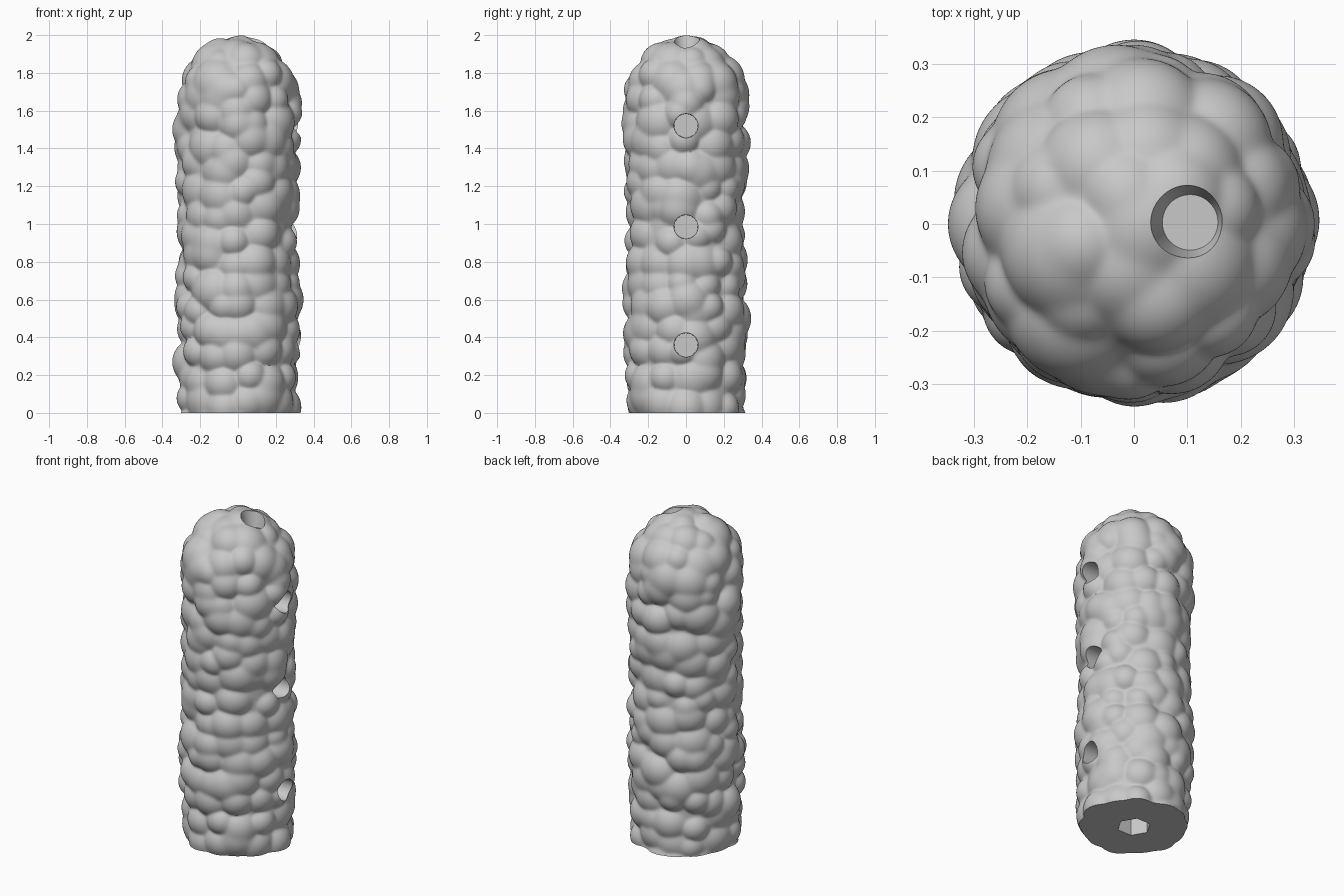
import bpy, bmesh, math, random
from mathutils import Vector, Matrix, kdtree

random.seed(7)
if "Cube" in bpy.data.objects:
    bpy.data.objects.remove(bpy.data.objects["Cube"])

SHOULDER = 1.68          # height where the column turns into its dome
AROUND, ROWS = 232, 270  # surface resolution
RADIUS = 0.32
LENGTH = SHOULDER + RADIUS * math.pi / 2

# Largest lumps: degrees around, height, size, crest radius
MAIN_LUMPS = (
    (180, 1.5, 0.12, 0.348), (180, 0.27, 0.12, 0.348), (180, 0.62, 0.11, 0.335),
    (0, 1.64, 0.1, 0.338), (4, 1.3, 0.11, 0.333), (2, 0.6, 0.13, 0.347),
    (0, 0.03, 0.12, 0.335), (90, 1.62, 0.12, 0.335), (88, 1.43, 0.11, 0.343),
    (90, 0.5, 0.13, 0.345), (-92, 1.6, 0.12, 0.334), (-90, 0.58, 0.11, 0.336),
    (-106, 1.72, 0.12, 0.33), (-71, 1.66, 0.11, 0.33), (-108, 1.28, 0.13, 0.328),
    (-60, 0.95, 0.12, 0.325), (-86, 0.42, 0.12, 0.333), (0, 0.79, 0.13, 0.328),
)

grey = bpy.data.materials.new("light_grey")
grey.use_nodes = True
grey.diffuse_color = (0.58, 0.58, 0.58, 1)
grey.node_tree.nodes["Principled BSDF"].inputs["Base Color"].default_value = (0.58, 0.58, 0.58, 1)


def ray(s, angle):
    """Origin on the axis and outward direction at length s up the outline."""
    tilt = max(0.0, s - SHOULDER) / RADIUS
    origin = Vector((0, 0, min(s, SHOULDER)))
    flat = math.cos(tilt)
    return origin, Vector((flat * math.cos(angle), flat * math.sin(angle), math.sin(tilt)))


def scatter_lumps():
    """Main lumps, then randomly sized round lumps filling the column and dome."""
    lumps = [(Vector((0.02, 0, 1.865)), 0.133)]  # crown
    for degrees, height, size, crest in MAIN_LUMPS:
        origin, out = ray(height, math.radians(degrees))
        lumps.append((origin + out * (crest - size), size))
    main = list(lumps)
    s, step = -0.06, 0.125
    while s < LENGTH - 0.08:
        ring = RADIUS * math.cos(max(0, s - SHOULDER) / RADIUS)
        count = max(3, round(math.tau * ring / 0.16))
        start = random.random() * math.tau
        for i in range(count):
            a = start + math.tau * (i + random.uniform(-0.28, 0.28)) / count
            at = s + random.uniform(-0.04, 0.04)
            origin, out = ray(at, a)
            size = random.choice((0.09, 0.11, 0.125, 0.14))
            crest = 0.327 - 0.007 * math.cos(math.tau * at) + random.uniform(-0.01, 0.009)
            centre = origin + out * (crest - size)
            centre.z = min(centre.z, 1.99 - size)
            if all((centre - other).length > 0.055 for other, _ in main):
                lumps.append((centre, size))
        s += step
    return lumps


lumps = scatter_lumps()
tree = kdtree.KDTree(len(lumps))
for i, (centre, size) in enumerate(lumps):
    tree.insert(centre, i)
tree.balance()


def surface(s, angle):
    """Softly blended outermost hit of the lumps along a ray."""
    origin, out = ray(s, angle)
    reach, soft = 0.288, 0.006
    hits = [reach]
    for centre, i, _ in tree.find_range(origin + out * 0.23, 0.18):
        along = (centre - origin).dot(out)
        inside = lumps[i][1] ** 2 - ((centre - origin).length_squared - along ** 2)
        if inside > 0:
            hits.append(along + math.sqrt(inside))
    top = max(hits)
    blend = soft * math.log(sum(math.exp((h - top) / soft) for h in hits))
    return origin + out * (top + blend)


# Lumpy column: rings of points closed by a flat base and a top fan
bm = bmesh.new()
rings = []
for r in range(ROWS):
    s = LENGTH * r / ROWS
    rings.append([bm.verts.new(surface(s, math.tau * i / AROUND)) for i in range(AROUND)])
tip = bm.verts.new(surface(LENGTH, 0))
for low, high in zip(rings, rings[1:]):
    for i in range(AROUND):
        j = (i + 1) % AROUND
        bm.faces.new((low[i], low[j], high[j], high[i]))
for i in range(AROUND):
    bm.faces.new((rings[-1][i], rings[-1][(i + 1) % AROUND], tip))
bm.faces.new(reversed(rings[0]))

mesh = bpy.data.meshes.new("lumpy_column")
bm.to_mesh(mesh)
bm.free()
column = bpy.data.objects.new("lumpy_column", mesh)
bpy.context.collection.objects.link(column)
mesh.materials.append(grey)


def bore(name, sides, r1, r2, depth, matrix):
    """Cut a round or many-sided hole into the column."""
    cut = bmesh.new()
    bmesh.ops.create_cone(cut, cap_ends=True, segments=sides, radius1=r1, radius2=r2,
                          depth=depth, matrix=matrix)
    cut_mesh = bpy.data.meshes.new(name)
    cut.to_mesh(cut_mesh)
    cut.free()
    cut_mesh.materials.append(grey)
    cutter = bpy.data.objects.new(name, cut_mesh)
    cutter.hide_render = True
    bpy.context.collection.objects.link(cutter)
    mod = column.modifiers.new(name, 'BOOLEAN')
    mod.operation, mod.solver, mod.object = 'DIFFERENCE', 'EXACT', cutter
    bpy.ops.object.modifier_apply(modifier=name)
    bpy.data.objects.remove(cutter)


bpy.context.view_layer.objects.active = column
column.select_set(True)

# Three round sockets up one side
for z in (0.36, 0.985, 1.52):
    bore("side_socket", 48, 0.062, 0.067, 0.3,
         Matrix.Translation((0.36, 0, z)) @ Matrix.Rotation(math.pi / 2, 4, 'Y'))

# Flared socket in the dome and six-sided socket in the base
bore("top_socket", 48, 0.052, 0.086, 0.16, Matrix.Translation((0.105, 0.003, 1.975)))
bore("base_socket", 6, 0.095, 0.095, 0.6, Matrix.Rotation(math.pi / 6, 4, 'Z'))

bpy.ops.object.shade_smooth_by_angle(angle=math.radians(50))
